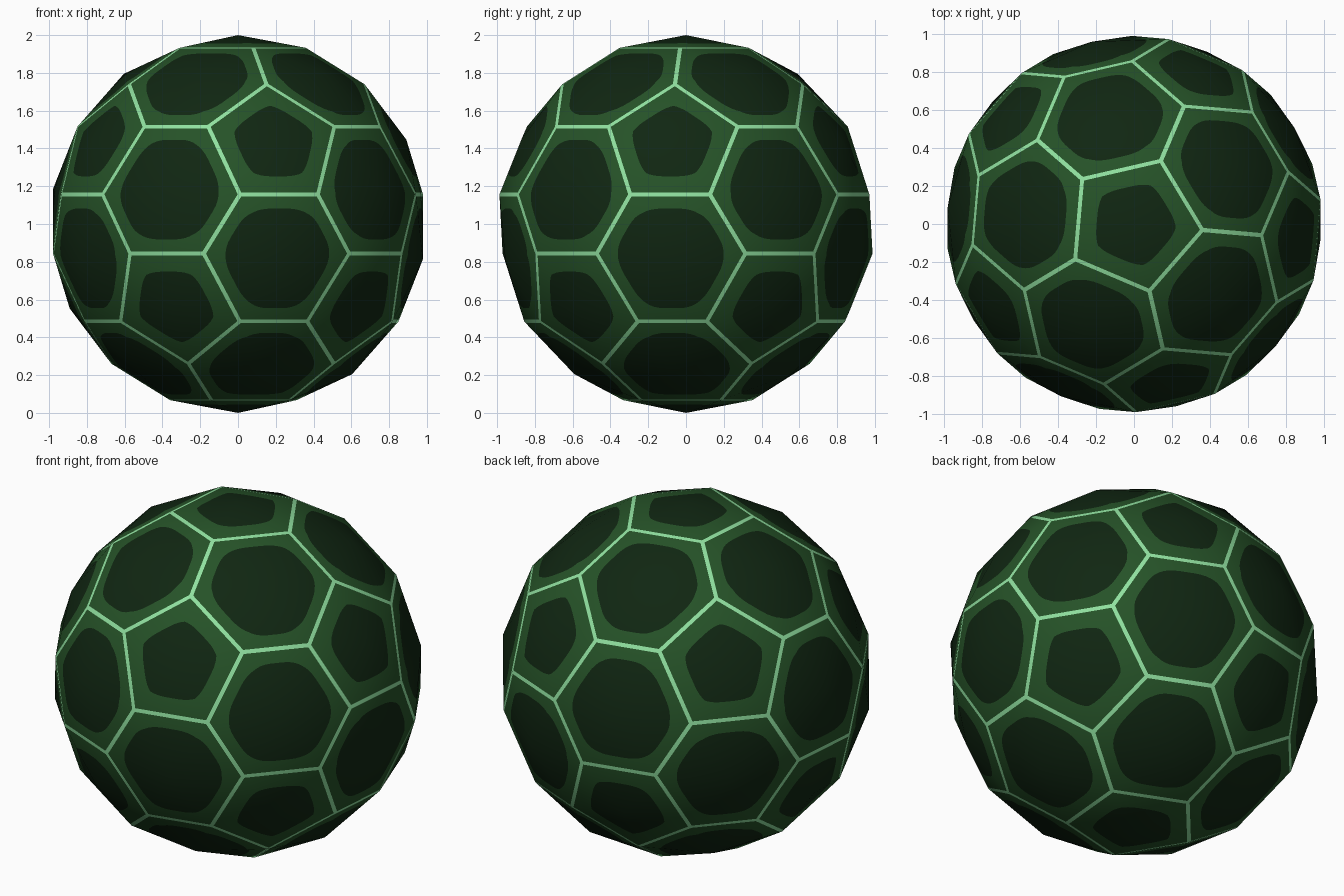
import bpy, bmesh, math
from mathutils import Vector
from itertools import combinations

if "Cube" in bpy.data.objects:
    bpy.data.objects.remove(bpy.data.objects["Cube"])

TURN = math.radians(-5)   # rotation of the panel pattern about z


def material(name, rgb):
    m = bpy.data.materials.new(name)
    m.diffuse_color = (*rgb, 1)
    m.use_nodes = True
    m.node_tree.nodes["Principled BSDF"].inputs["Base Color"].default_value = m.diffuse_color
    return m


# Twelve pentagon centres: an icosahedron standing on a corner
ico = [Vector((0, 0, 1)), Vector((0, 0, -1))]
h, r = 1 / math.sqrt(5), 2 / math.sqrt(5)
for k in range(5):
    for z, shift in ((h, 0), (-h, 36)):
        a = TURN + math.radians(72 * k + shift)
        ico.append(Vector((r * math.cos(a), r * math.sin(a), z)))


def near(a, b):
    return 0.1 < (a - b).length < 1.2


def third(a, b):
    """Point a third of the way along the arc from a to b."""
    w = a.angle(b)
    return (a * math.sin(2 * w / 3) + b * math.sin(w / 3)) / math.sin(w)


# Panels as (centre, corners)
panels = [(v, [third(v, w) for w in ico if near(v, w)]) for v in ico]
for t in combinations(ico, 3):
    if all(near(a, b) for a, b in combinations(t, 2)):
        centre = (t[0] + t[1] + t[2]).normalized()
        panels.append((centre, [third(a, b) for a in t for b in t if a is not b]))

SAMPLES = [0, 0.08, 0.17, 0.27, 0.38, 0.62, 0.73, 0.83, 0.92, 1]
bm = bmesh.new()


def add_face(points, mat):
    f = bm.faces.new([bm.verts.new(p) for p in points])
    f.material_index = mat
    f.smooth = True


def add_panel(centre, corners):
    # order the corners around the outward direction
    ax = (corners[0] - centre).cross(centre).normalized()
    ay = centre.cross(ax)
    corners = sorted(corners, key=lambda p: math.atan2(p.dot(ay), p.dot(ax)))
    side, drop, line = (0.67, 0.06, 0.964) if len(corners) == 5 else (0.785, 0.075, 0.969)

    def inner(u):   # rounded outline of the dark middle
        e = min(u, 1 - u)
        return side - drop * max(0, 1 - e / 0.38) ** 2

    for i, a in enumerate(corners):
        b = corners[(i + 1) % len(corners)]

        def point(f, u):
            return centre + (a.lerp(b, u) - centre) * f

        for u, v in zip(SAMPLES, SAMPLES[1:]):
            add_face([centre, point(inner(u), u), point(inner(v), v)], 0)
            add_face([point(inner(u), u), point(line, u), point(line, v), point(inner(v), v)], 1)
            add_face([point(line, u), point(1, u), point(1, v), point(line, v)], 2)


for c, ring in panels:
    add_panel(c, ring)
bmesh.ops.remove_doubles(bm, verts=bm.verts, dist=1e-5)

# Panelled ball
me = bpy.data.meshes.new("panelled_ball")
bm.to_mesh(me)
bm.free()
me.materials.append(material("dark green panel", (0.0052, 0.0195, 0.006)))
me.materials.append(material("mid green border", (0.019, 0.085, 0.021)))
me.materials.append(material("pale green line", (0.28, 0.75, 0.35)))
me.normals_split_custom_set_from_vertices([v.co.normalized() for v in me.vertices])
ball = bpy.data.objects.new("panelled_ball", me)
ball.location.z = 1
bpy.context.collection.objects.link(ball)
